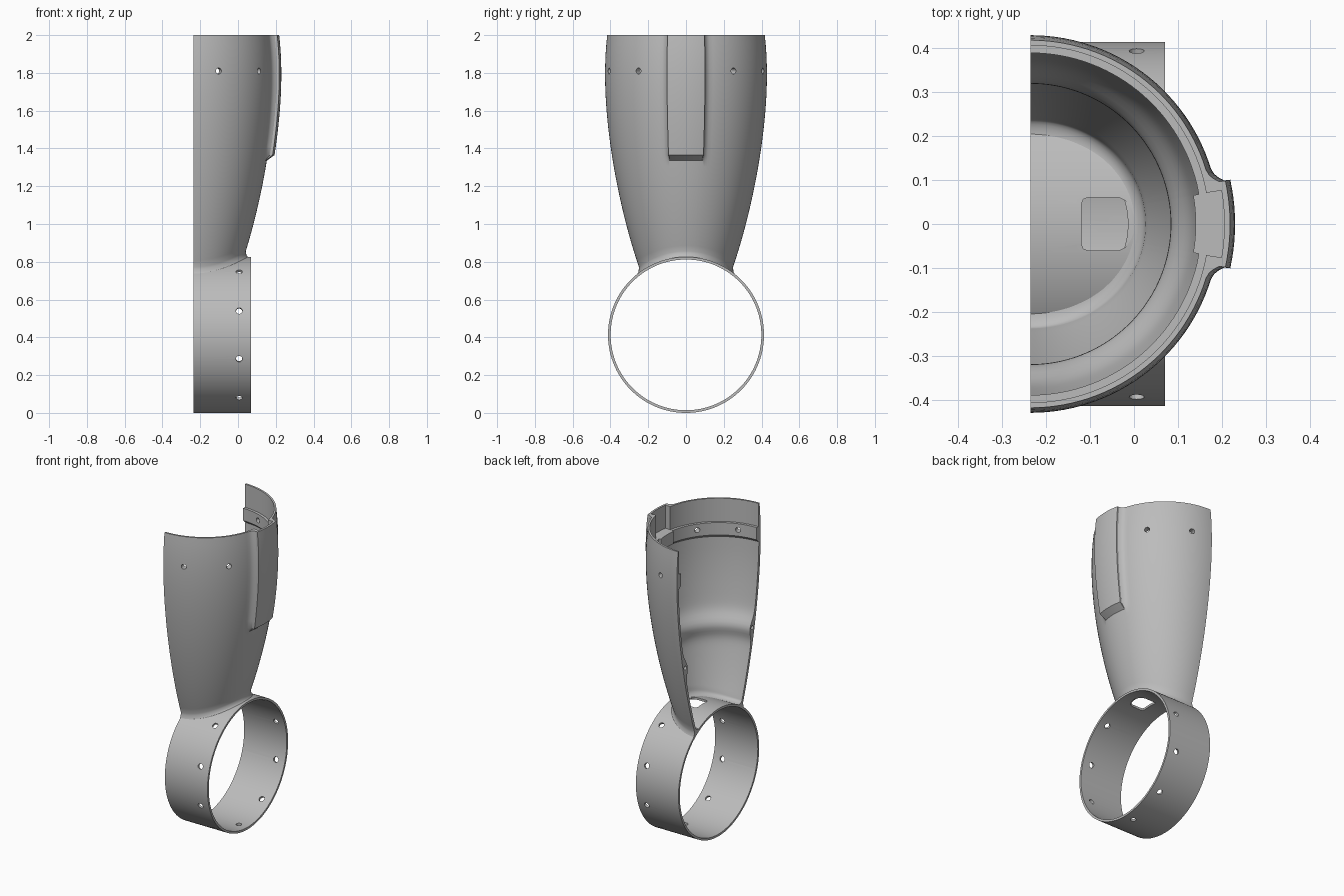
import bpy, bmesh, math
from mathutils import Matrix, Vector

if "Cube" in bpy.data.objects:
    bpy.data.objects.remove(bpy.data.objects["Cube"])

CUT = -0.235                        # flat split plane, also the shell's axis
RING_Z, RING_R, RING_IN = 0.413, 0.413, 0.399
RING_END = 0.07
WALL = 0.018

grey = bpy.data.materials.new("light_grey")
grey.use_nodes = True
colour = (0.5, 0.5, 0.5, 1)
grey.diffuse_color = colour
grey.node_tree.nodes["Principled BSDF"].inputs["Base Color"].default_value = colour


def make_object(name, bm):
    bmesh.ops.recalc_face_normals(bm, faces=bm.faces)
    mesh = bpy.data.meshes.new(name)
    bm.to_mesh(mesh)
    bm.free()
    mesh.materials.append(grey)
    obj = bpy.data.objects.new(name, mesh)
    bpy.context.collection.objects.link(obj)
    return obj


def loft(name, sections, closed):
    """Skin closed sections; cap the ends unless they join up."""
    bm = bmesh.new()
    loops = [[bm.verts.new(p) for p in s] for s in sections]
    pairs = list(zip(loops, loops[1:]))
    if closed:
        pairs.append((loops[-1], loops[0]))
    else:
        bm.faces.new(loops[0])
        bm.faces.new(loops[-1])
    for a, b in pairs:
        for i in range(len(a)):
            j = (i + 1) % len(a)
            bm.faces.new((a[i], a[j], b[j], b[i]))
    return make_object(name, bm)


def add_drill(bm, centre, direction, radius, depth):
    turn = Vector(direction).to_track_quat('Z', 'Y').to_matrix().to_4x4()
    bmesh.ops.create_cone(bm, cap_ends=True, segments=20, radius1=radius, radius2=radius,
                          depth=depth, matrix=Matrix.Translation(centre) @ turn)


def activate(obj):
    bpy.ops.object.select_all(action='DESELECT')
    obj.select_set(True)
    bpy.context.view_layer.objects.active = obj


def cut(obj, cutter):
    cutter.hide_render = True
    mod = obj.modifiers.new("cut", 'BOOLEAN')
    mod.operation, mod.solver, mod.object = 'DIFFERENCE', 'EXACT', cutter
    activate(obj)
    bpy.ops.object.modifier_apply(modifier=mod.name)
    bpy.data.objects.remove(cutter)


# Outer radius of the shell: a smooth curve through a few stations
STATIONS = [(0.76, 0.245), (1.0, 0.317), (1.35, 0.390), (1.75, 0.428), (2.0, 0.417)]


def outer_radius(z):
    total = 0
    for zi, ri in STATIONS:
        for zj, _ in STATIONS:
            if zj != zi:
                ri *= (z - zj) / (zi - zj)
        total += ri
    return total


def inner_radius(z):                # offset wall with a rounded inner rib
    return outer_radius(z) - WALL - 0.03 * math.exp(-((z - 1.22) / 0.06) ** 2)


def fin_height(deg):                # raised spine with filleted flanks
    deg = abs(deg)
    if deg <= 12.5:
        return 0.036
    return 0.024 * max(0, 1 - (deg - 12.5) / 4.5) ** 2


def spread(a, b, n):
    return [a + (b - a) * i / n for i in range(n + 1)]


def shell_section(deg):
    s, c = math.sin(math.radians(deg)), math.cos(math.radians(deg))

    def ring_top(r):
        return RING_Z + math.sqrt(RING_R ** 2 - (r * s) ** 2)

    def foot(radius_at, flare, rise):
        z0 = 0.85
        for _ in range(6):
            z0 = ring_top(radius_at(z0)) + rise
        r0 = radius_at(z0)
        z1 = ring_top(r0 + flare) - 0.004
        curve = []
        for t in spread(0, math.pi / 2, 6)[1:]:
            curve.append((r0 + flare * (1 - math.cos(t)), z0 - (z0 - z1) * math.sin(t)))
        return z0, curve

    # outside, from the rim down to the flared foot
    rows = [(outer_radius(z) + fin_height(deg), z) for z in spread(2.0, 1.365, 14)]
    z0, curve = foot(outer_radius, 0.02, 0.03)
    rows += [(outer_radius(z), z) for z in spread(1.335, z0, 16)]
    rows += curve

    # inside: channel behind the spine, rim recess, ledge, rib and foot
    channel = abs(deg) < 10
    recess = 0.44 if channel else 0.405
    ledge = 0.375 if channel else 0.388
    inside = [(recess, 2.0), (recess, 1.85), (ledge, 1.85), (ledge, 1.77)]
    z0, curve = foot(inner_radius, -0.04, 0.04)
    inside += [(inner_radius(z), z) for z in spread(1.75, 1.4, 5)]
    inside += [(inner_radius(z), z) for z in spread(1.38, 1.06, 16)]
    inside += [(inner_radius(z), z) for z in spread(1.03, z0, 8)]
    inside += curve
    rows += reversed(inside)
    return [(CUT + r * c, r * s, z) for r, z in rows]


# Half shell
half = [2.5, 5, 7.5, 9.95, 10.05, 12.5, 12.65, 13.2, 14, 15.2] + spread(17, 90, 28)
angles = [-a for a in reversed(half)] + [0] + half
shell = loft("half_shell", [shell_section(a) for a in angles], False)

bm = bmesh.new()
for side in (-1, 1):
    for deg in (36, 72):            # screw holes below the rim
        d = Vector((math.cos(math.radians(deg)), side * math.sin(math.radians(deg)), 0))
        add_drill(bm, Vector((CUT, 0, 1.81)) + d * 0.41, d, 0.016, 0.12)
    add_drill(bm, (CUT, side * 0.343, 1.22), (1, 0, 0), 0.012, 0.06)   # pin holes
cut(shell, make_object("shell_drills", bm))

# Ring
sections = []
for k in range(120):
    a = math.tau * k / 120
    sections.append([(x, r * math.cos(a), RING_Z + r * math.sin(a)) for x, r in
                     ((CUT, RING_R), (RING_END, RING_R), (RING_END, RING_IN), (CUT, RING_IN))])
ring = loft("clamp_ring", sections, True)

bm = bmesh.new()
for k in range(1, 10):              # nine holes, none at the top
    a = math.radians(90 + 36 * k)
    d = Vector((0, math.cos(a), math.sin(a)))
    add_drill(bm, Vector((0.006, 0, RING_Z)) + d * 0.406, d, 0.017, 0.1)
cut(ring, make_object("ring_drills", bm))

# Opening from the shell into the ring
side = [(0.002, 0.012), (-0.006, 0.034), (-0.018, 0.052), (-0.034, 0.06),
        (-0.104, 0.06), (-0.115, 0.056), (-0.119, 0.045)]
outline = side + [(x, -y) for x, y in reversed(side)]
cut(ring, loft("opening_cutter", [[(x, y, z) for x, y in outline] for z in (0.7, 0.95)], False))

for obj in (shell, ring):
    activate(obj)
    bpy.ops.object.shade_smooth_by_angle(angle=math.radians(32))
